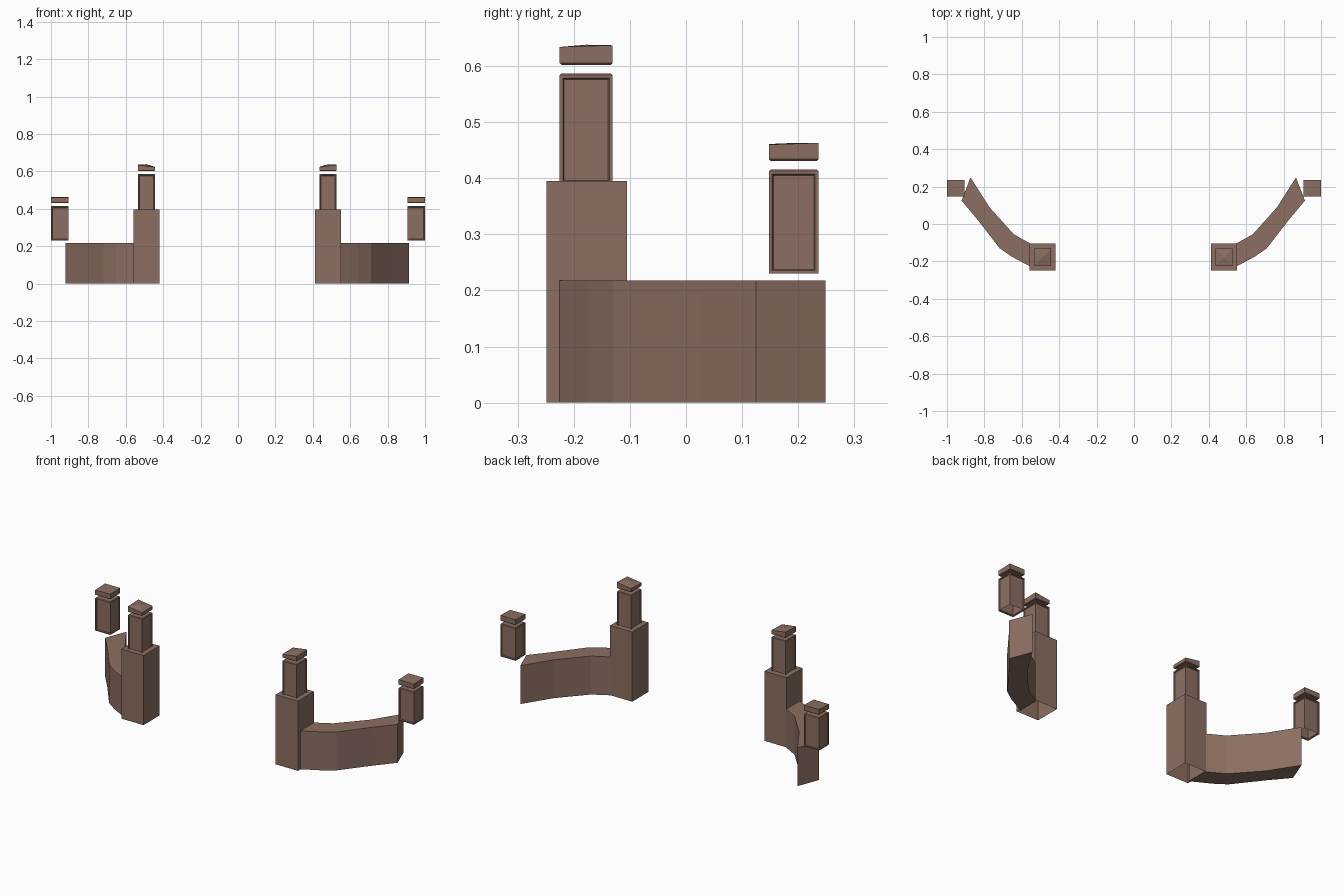
import bpy
import bmesh

if "Cube" in bpy.data.objects:
    bpy.data.objects.remove(bpy.data.objects["Cube"])

stone = bpy.data.materials.new("brown_stone")
stone.diffuse_color = (0.262, 0.159, 0.122, 1)
stone.use_nodes = True
stone.node_tree.nodes["Principled BSDF"].inputs["Base Color"].default_value = stone.diffuse_color


def finish(name, bm, axis_x):
    """Make the object and mirror it across the plane x = axis_x."""
    bmesh.ops.recalc_face_normals(bm, faces=bm.faces)
    bmesh.ops.translate(bm, verts=bm.verts, vec=(-axis_x, 0, 0))
    me = bpy.data.meshes.new(name)
    bm.to_mesh(me)
    bm.free()
    me.materials.append(stone)
    ob = bpy.data.objects.new(name, me)
    ob.location.x = axis_x
    bpy.context.collection.objects.link(ob)
    mod = ob.modifiers.new("mirror", 'MIRROR')
    mod.use_mirror_merge = False


def box(x0, x1, y0, y1, z0, z1):
    bm = bmesh.new()
    bmesh.ops.create_cube(bm, size=1)
    for v in bm.verts:
        v.co = (x1 if v.co.x > 0 else x0, y1 if v.co.y > 0 else y0,
                z1 if v.co.z > 0 else z0)
    bm.normal_update()
    return bm


def bevel_ring(bm, z, width):
    edges = [e for e in bm.edges if all(abs(v.co.z - z) < 1e-5 for v in e.verts)]
    bmesh.ops.bevel(bm, geom=edges, offset=width, segments=1, affect='EDGES')
    bm.normal_update()


def open_bottom(bm):
    bmesh.ops.delete(bm, geom=[f for f in bm.faces if f.normal.z < -0.9],
                     context='FACES')


def panel_pillar(name, x0, x1, y0, y1, z0, z1, axis_x):
    bm = box(x0, x1, y0, y1, z0, z1)
    bevel_ring(bm, z1, 0.003)
    sides = [f for f in bm.faces if abs(f.normal.z) < 0.1]
    bmesh.ops.inset_individual(bm, faces=sides, thickness=0.008)
    bmesh.ops.inset_individual(bm, faces=sides, thickness=0.003, depth=-0.004)
    open_bottom(bm)
    finish(name, bm, axis_x)


def cap(name, x0, x1, y0, y1, z0, tops, peak, axis_x):
    """Cap slab; tops = corner heights (inner front, inner back, outer front, outer back)."""
    bm = box(x0, x1, y0, y1, z0, z0 + 0.02)
    bevel_ring(bm, z0, 0.003)
    top = [f for f in bm.faces if f.normal.z > 0.9][0]
    for v in top.verts:
        v.co.z = tops[2 * (v.co.x > (x0 + x1) / 2) + (v.co.y > (y0 + y1) / 2)]
    mid = bmesh.ops.poke(bm, faces=[top])["verts"][0]
    mid.co.z = peak
    finish(name, bm, axis_x)


AX = -0.004  # the inner pillars and walls mirror slightly off centre

# inner pillars: plain base, panelled shaft, floating cap
base = box(0.411, 0.55, -0.249, -0.105, 0, 0.395)
open_bottom(base)
finish("inner_pillar_base", base, AX)
panel_pillar("inner_pillar_shaft", 0.436, 0.526, -0.225, -0.131, 0.388, 0.587, AX)
cap("inner_pillar_cap", 0.436, 0.526, -0.225, -0.131, 0.602,
    (0.622, 0.624, 0.634, 0.637), 0.638, AX)

# outer pillars: short panelled shaft and cap
panel_pillar("outer_pillar_shaft", 0.905, 1.0, 0.148, 0.236, 0.23, 0.416, 0)
cap("outer_pillar_cap", 0.905, 1.0, 0.148, 0.236, 0.431,
    (0.461, 0.463, 0.460, 0.463), 0.463, 0)

# curved low wall: faceted plan outline, extruded up
outline = [(0.54, -0.231), (0.645, -0.175), (0.71, -0.13), (0.83, 0.025), (0.914, 0.125),
           (0.866, 0.249), (0.765, 0.09), (0.635, -0.055), (0.54, -0.108)]
wall = bmesh.new()
foot = wall.faces.new([wall.verts.new((x, y, 0)) for x, y in outline])
res = bmesh.ops.extrude_face_region(wall, geom=[foot], use_keep_orig=True)
for g in res["geom"]:
    if isinstance(g, bmesh.types.BMVert):
        g.co.z = 0.218
finish("curved_wall", wall, AX)
